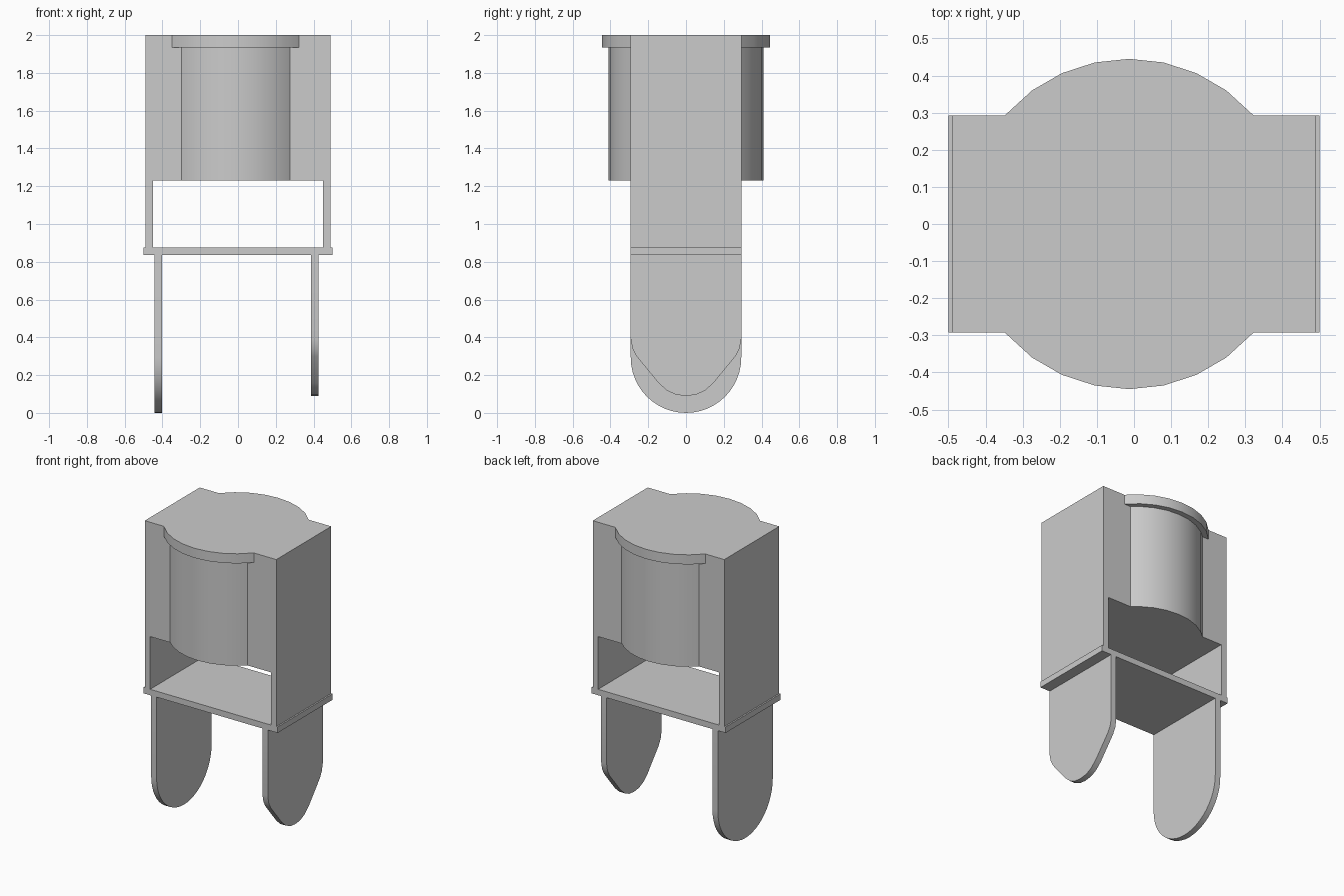
import bpy, bmesh
from math import sin, cos, radians, sqrt, pi

if "Cube" in bpy.data.objects:
    bpy.data.objects.remove(bpy.data.objects["Cube"])

grey = bpy.data.materials.new("light_grey")
grey.use_nodes = True
COLOUR = (0.6, 0.6, 0.6, 1)
grey.diffuse_color = COLOUR
grey.node_tree.nodes["Principled BSDF"].inputs["Base Color"].default_value = COLOUR

HALF_DEPTH = 0.2925
BARREL_X = -0.013


def prism(name, outline, place, start, end):
    """Extrude a 2D outline from start to end; place maps (u, v, w) to xyz."""
    bm = bmesh.new()
    face = bm.faces.new([bm.verts.new(place(u, v, start)) for u, v in outline])
    new = bmesh.ops.extrude_face_region(bm, geom=[face])["geom"]
    for vert in new:
        if isinstance(vert, bmesh.types.BMVert):
            index = (vert.co - face.verts[0].co)
    moved = [v for v in new if isinstance(v, bmesh.types.BMVert)]
    shift = [b - a for a, b in zip(place(0, 0, start), place(0, 0, end))]
    bmesh.ops.translate(bm, verts=moved, vec=shift)
    bmesh.ops.recalc_face_normals(bm, faces=bm.faces)
    mesh = bpy.data.meshes.new(name)
    bm.to_mesh(mesh)
    bm.free()
    mesh.materials.append(grey)
    obj = bpy.data.objects.new(name, mesh)
    bpy.context.collection.objects.link(obj)
    bpy.ops.object.select_all(action="DESELECT")
    obj.select_set(True)
    bpy.context.view_layer.objects.active = obj
    bpy.ops.object.shade_smooth_by_angle(angle=radians(30))
    return obj


def along_x(u, v, w):
    return (w, u, v)


def along_y(u, v, w):
    return (u, w, v)


def along_z(u, v, w):
    return (u, v, w)


# Housing: solid block with two thin side walls reaching down
housing = [(-0.49, 0.875), (-0.45, 0.875), (-0.45, 1.23), (0.45, 1.23),
           (0.45, 0.875), (0.49, 0.875), (0.49, 2), (-0.49, 2)]
prism("housing", housing, along_y, -HALF_DEPTH, HALF_DEPTH)

# Base plate
plate = [(-0.5, 0.835), (0.5, 0.835), (0.5, 0.875), (-0.5, 0.875)]
prism("base_plate", plate, along_y, -HALF_DEPTH, HALF_DEPTH)


# Barrel and rim bulging out of the front and back of the housing
def bulge(name, radius, side, bottom, top):
    half = sqrt(radius ** 2 - HALF_DEPTH ** 2)
    arc = [(radius * cos(radians(a)), radius * sin(radians(a)))
           for a in range(42, 139, 12)]
    arc = [p for p in arc if p[1] > HALF_DEPTH + 0.01]
    arc = [(half, HALF_DEPTH)] + arc + [(-half, HALF_DEPTH)]
    prism(name, [(BARREL_X + x, side * y) for x, y in arc], along_z, bottom, top)


for label, side in (("front", -1), ("back", 1)):
    bulge(label + "_barrel", 0.41, side, 1.23, 1.935)
    bulge(label + "_rim", 0.445, side, 1.935, 2)

# Longer right leg with a round end
steps = 24
round_end = [(HALF_DEPTH * cos(pi * i / steps), HALF_DEPTH * (1 - sin(pi * i / steps)))
             for i in range(steps + 1)]
right_leg = [(HALF_DEPTH, 0.835)] + round_end + [(-HALF_DEPTH, 0.835)]
prism("right_leg", right_leg, along_x, -0.442, -0.402)

# Shorter left leg with a tapered end
half_taper = [(HALF_DEPTH, 0.835), (HALF_DEPTH, 0.39), (0.283, 0.34), (0.262, 0.3),
              (0.145, 0.158), (0.1, 0.118), (0.052, 0.096)]
left_leg = half_taper + [(0, 0.09)] + [(-y, z) for y, z in reversed(half_taper)]
prism("left_leg", left_leg, along_x, 0.387, 0.427)
